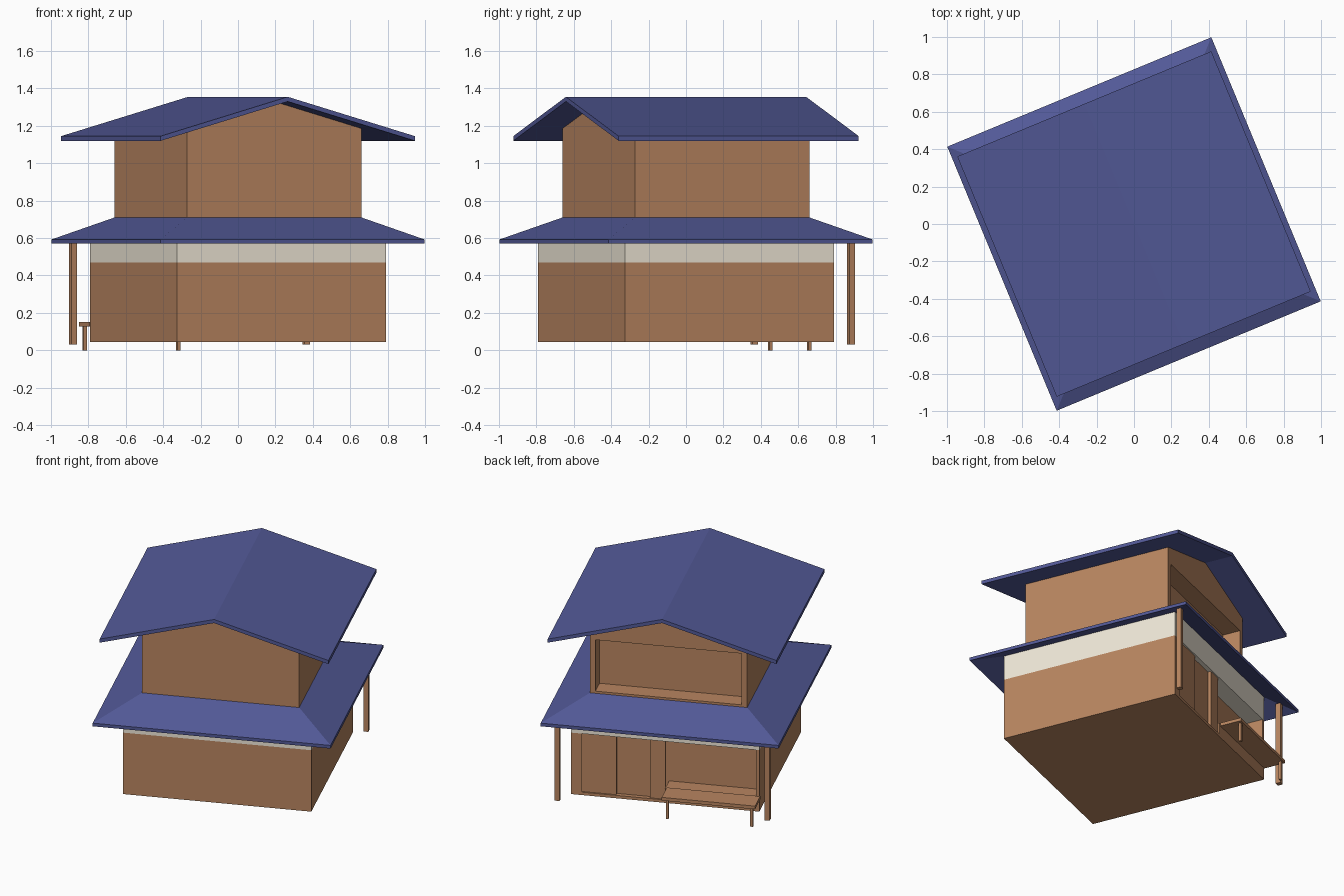
import bpy, bmesh
from math import radians
from mathutils import Matrix

if "Cube" in bpy.data.objects:
    bpy.data.objects.remove(bpy.data.objects["Cube"])

TURN = Matrix.Rotation(radians(22.5), 4, 'Z')   # whole house is turned on the plot


def material(name, rgb):
    m = bpy.data.materials.new(name)
    m.diffuse_color = (*rgb, 1)
    m.use_nodes = True
    m.node_tree.nodes["Principled BSDF"].inputs["Base Color"].default_value = m.diffuse_color
    return m


WOOD = material("wood", (0.48, 0.235, 0.117))
ROOF = material("roof_blue", (0.085, 0.10, 0.31))
PLASTER = material("plaster", (0.86, 0.80, 0.68))


def finish(name, bm, mat):
    bmesh.ops.recalc_face_normals(bm, faces=bm.faces)
    bm.transform(TURN)
    me = bpy.data.meshes.new(name)
    bm.to_mesh(me)
    bm.free()
    me.materials.append(mat)
    ob = bpy.data.objects.new(name, me)
    bpy.context.collection.objects.link(ob)
    return ob


def prism(name, pts, a, b, axis, mat):
    """Extrude a plan (axis z) or a gable profile (axis y) from a to b."""
    bm = bmesh.new()
    place = (lambda p, t: (p[0], p[1], t)) if axis == 'z' else (lambda p, t: (p[0], t, p[1]))
    face = bm.faces.new([bm.verts.new(place(p, a)) for p in pts])
    ext = bmesh.ops.extrude_face_region(bm, geom=[face])
    step = (0, 0, b - a) if axis == 'z' else (0, b - a, 0)
    bmesh.ops.translate(bm, vec=step, verts=[v for v in ext["geom"] if isinstance(v, bmesh.types.BMVert)])
    return finish(name, bm, mat)


def box(name, x0, x1, y0, y1, z0, z1, mat=WOOD):
    return prism(name, [(x0, y0), (x1, y0), (x1, y1), (x0, y1)], z0, z1, 'z', mat)


# lower storey: plan with a wide notch in the back wall
L, D = 0.605, 0.49
prism("lower_walls", [(-L, -L), (L, -L), (L, L), (0.535, L), (0.535, D),
                      (-0.585, D), (-0.585, L), (-L, L)], 0.045, 0.47, 'z', WOOD)
box("door_sill", 0.0, 0.535, D, L, 0.045, 0.065)
box("window_sill", -0.585, 0.0, D, L, 0.045, 0.145)
box("plaster_band", -L, L, -L, L, 0.47, 0.641, PLASTER)

# sliding door panels, staggered in depth
for i, (a, b) in enumerate([(0.315, 0.535), (0.09, 0.325), (0.0, 0.10)]):
    y = 0.595 - 0.02 * (i % 2)
    box(f"door_panel_{i + 1}", a, b, y - 0.02, y, 0.065, 0.47)

# veranda bench and its legs
box("bench_seat", -0.61, -0.01, 0.60, 0.75, 0.128, 0.15)
for i, x in enumerate((-0.585, -0.043)):
    box(f"bench_leg_{i + 1}", x - 0.009, x + 0.009, 0.722, 0.74, 0.0, 0.13)

# eave posts at the two back corners
for side, x in (("left", -0.675), ("right", 0.675)):
    box(f"post_{side}", x - 0.016, x + 0.016, 0.659, 0.691, 0.03, 0.605)

# skirt roof: thin sloping ring around the upper storey
bm = bmesh.new()
rings = [[bm.verts.new((sx * h, sy * h, z)) for sx, sy in ((-1, -1), (1, -1), (1, 1), (-1, 1))]
         for h, z in ((0.764, 0.57), (0.764, 0.592), (0.505, 0.71), (0.505, 0.685))]
for r in range(4):
    p, q = rings[r], rings[(r + 1) % 4]
    for k in range(4):
        n = (k + 1) % 4
        bm.faces.new((p[k], p[n], q[n], q[k]))
finish("skirt_roof", bm, ROOF)

# upper storey: gabled block with an open balcony at the back
U, B = 0.505, 0.385
EAVE, APEX = 1.186, 1.33
prism("upper_walls", [(-U, 0.642), (U, 0.642), (U, EAVE), (0, APEX), (-U, EAVE)], -U, B, 'y', WOOD)
W = U - 0.035
prism("balcony_frame", [(-U, 0.642), (-W, 0.642), (-W, 1.08), (W, 1.08), (W, 0.642), (U, 0.642),
                        (U, EAVE), (0, APEX), (-U, EAVE)], B, U, 'y', WOOD)
box("balcony_floor", -W, W, B, U, 0.642, 0.725)

# main gable roof, ridge running front to back
E = 0.735
prism("main_roof", [(-E, 1.12), (0, 1.33), (E, 1.12), (E, 1.145), (0, 1.355), (-E, 1.145)],
      -0.695, 0.695, 'y', ROOF)
